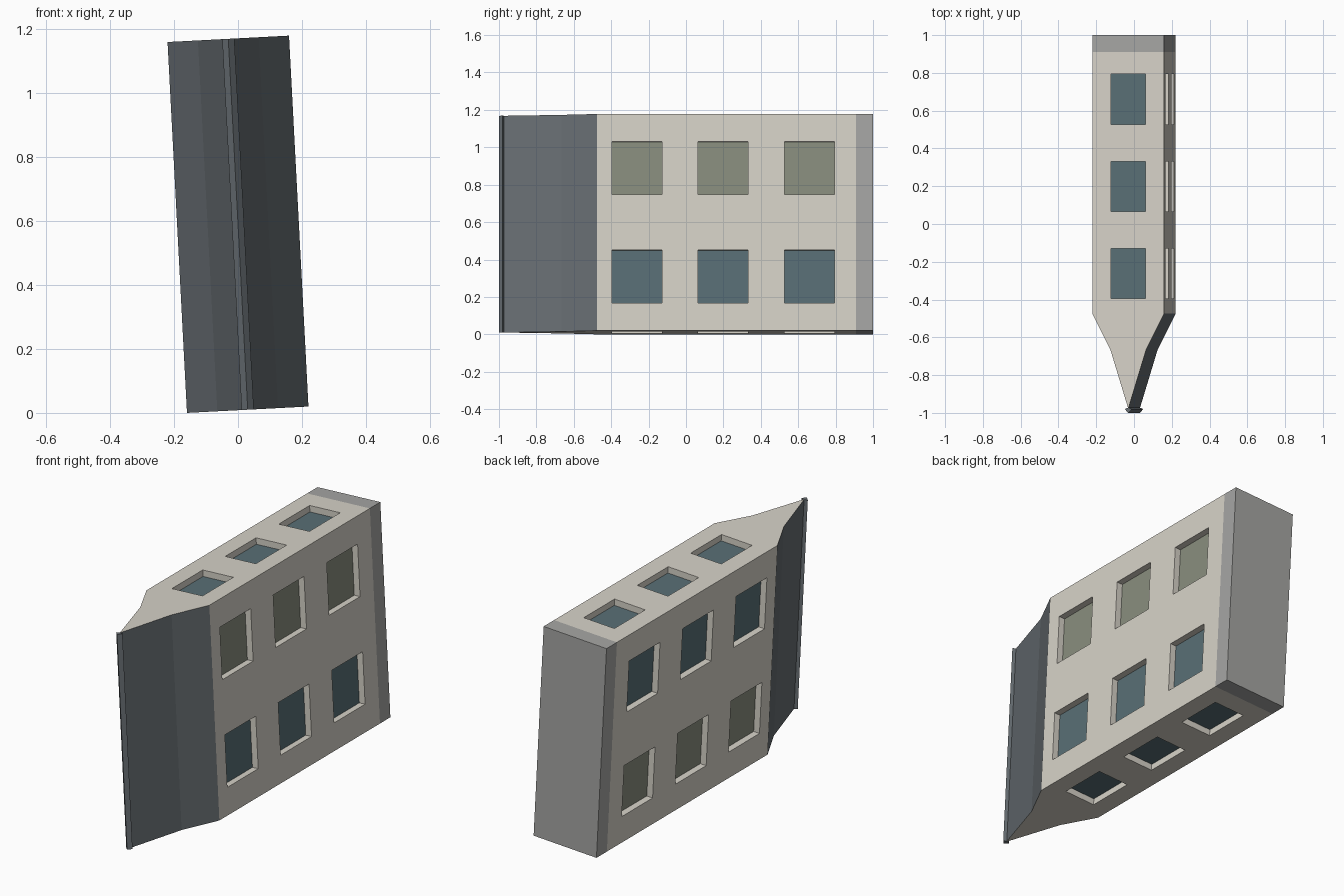
import bpy, bmesh, math
from mathutils import Matrix

if "Cube" in bpy.data.objects:
    bpy.data.objects.remove(bpy.data.objects["Cube"])

# House lying on its back: width along x, length along z, ridge towards -y, leaning 3 degrees
TILT = math.radians(3)
W, L = 0.19, 0.58                       # half width, half length
H = L * math.cos(TILT) + W * math.sin(TILT)
LEAN = Matrix.Translation((0, 0, H)) @ Matrix.Rotation(-TILT, 4, 'Y')


def material(name, rgb):
    m = bpy.data.materials.new(name)
    m.diffuse_color = (*rgb, 1)
    m.use_nodes = True
    m.node_tree.nodes["Principled BSDF"].inputs["Base Color"].default_value = m.diffuse_color
    return m


WALL = material("wall_beige", (0.68, 0.65, 0.58))
ROOF = material("roof_slate", (0.14, 0.16, 0.175))
STONE = material("plinth_grey", (0.38, 0.38, 0.37))
GLASS = material("glass_blue", (0.10, 0.16, 0.18))
LIT = material("glass_green", (0.25, 0.27, 0.21))


def finish(name, bm, mats):
    bmesh.ops.recalc_face_normals(bm, faces=bm.faces)
    bm.transform(LEAN)
    me = bpy.data.meshes.new(name)
    bm.to_mesh(me)
    bm.free()
    for m in mats:
        me.materials.append(m)
    ob = bpy.data.objects.new(name, me)
    bpy.context.collection.objects.link(ob)
    return ob


def add_box(bm, centre, size):
    bmesh.ops.create_cube(bm, size=1, matrix=Matrix.Translation(centre) @ Matrix.Diagonal((*size, 1)))


def prism(name, profile, half, mats):
    # sides take material 0, the two ends take the last material
    bm = bmesh.new()
    lo, hi = ([bm.verts.new((x, y, z)) for x, y in profile] for z in (-half, half))
    n = len(profile)
    for i in range(n):
        j = (i + 1) % n
        bm.faces.new((lo[i], lo[j], hi[j], hi[i]))
    for ring in (lo, hi):
        bm.faces.new(ring).material_index = len(mats) - 1
    return finish(name, bm, mats)


# Walls, plinth, flared roof with beige gables, ridge cap
bm = bmesh.new()
add_box(bm, (0, 0.2175, 0), (2 * W, 1.385, 2 * L))
walls = finish("walls", bm, [WALL])
bm = bmesh.new()
add_box(bm, (0, 0.955, 0), (2 * W, 0.09, 2 * L))
finish("plinth", bm, [STONE])
prism("roof", [(-W, -0.475), (-0.095, -0.665), (0, -0.978), (0.095, -0.665), (W, -0.475)],
      L, [ROOF, WALL])
prism("ridge_cap", [(-0.019, -0.98), (0, -1.0), (0.019, -0.98), (0, -0.972)], L, [ROOF])

# Windows: (centre on surface, outward axis, size, material)
DEPTH = 0.035
windows = []
for y in (-0.262, 0.198, 0.66):
    for s in (-1, 1):
        windows.append(((0, y, s * L), 2, (0.185, 0.266, 0), GLASS))
        for t in (-1, 1):
            windows.append(((s * W, y, t * 0.29), 0, (0, 0.266, 0.283), LIT if s == t else GLASS))

cut = bmesh.new()
panes = {GLASS: bmesh.new(), LIT: bmesh.new()}
for centre, axis, size, mat in windows:
    sign = 1 if centre[axis] > 0 else -1
    for target, start, end, grow in ((cut, -0.03, DEPTH + 0.005, 0), (panes[mat], DEPTH, DEPTH + 0.015, 0.004)):
        c = list(centre)
        c[axis] -= sign * (start + end) / 2
        d = [v + grow for v in size]
        d[axis] = end - start
        add_box(target, c, d)
finish("window_panes_blue", panes[GLASS], [GLASS])
finish("window_panes_green", panes[LIT], [LIT])

# Cut the window recesses
cutter = finish("window_cutter", cut, [WALL])
cutter.hide_render = True
mod = walls.modifiers.new("recesses", 'BOOLEAN')
mod.object = cutter
mod.operation = 'DIFFERENCE'
mod.solver = 'EXACT'
bpy.context.view_layer.objects.active = walls
bpy.ops.object.modifier_apply(modifier=mod.name)
bpy.data.objects.remove(cutter)
